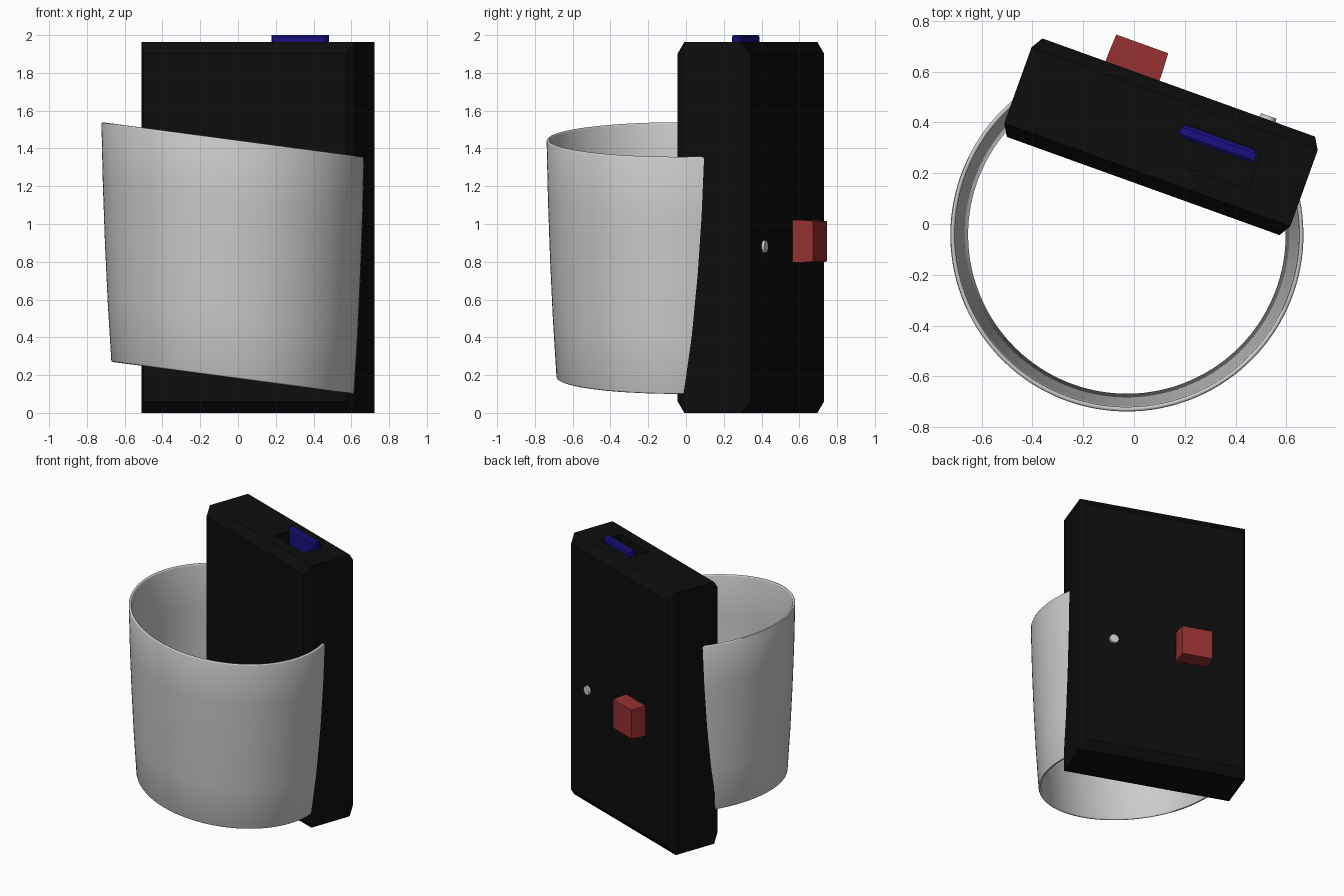
import bpy, bmesh
from math import radians, cos, sin, pi
from mathutils import Matrix

if "Cube" in bpy.data.objects:
    bpy.data.objects.remove(bpy.data.objects["Cube"])

TURN = Matrix.Rotation(radians(-19.8), 4, 'Z')


def material(name, rgb):
    m = bpy.data.materials.new(name)
    m.diffuse_color = (*rgb, 1)
    m.use_nodes = True
    m.node_tree.nodes["Principled BSDF"].inputs["Base Color"].default_value = m.diffuse_color
    return m


def finish(name, bm, mat=None, turn=True):
    bmesh.ops.recalc_face_normals(bm, faces=bm.faces)
    if turn:
        bm.transform(TURN)
    me = bpy.data.meshes.new(name)
    bm.to_mesh(me)
    bm.free()
    ob = bpy.data.objects.new(name, me)
    bpy.context.collection.objects.link(ob)
    if mat:
        me.materials.append(mat)
    return ob


def loft_box(name, u0, u1, z0, z1, rings, mat=None):
    """Rectangle in x-z lofted along y; rings are (y, inset x, inset z)."""
    bm = bmesh.new()
    loops = []
    for y, iu, iz in rings:
        a, b, c, d = u0 + iu, u1 - iu, z0 + iz, z1 - iz
        loops.append([bm.verts.new((x, y, z)) for x, z in ((a, c), (b, c), (b, d), (a, d))])
    for p, q in zip(loops, loops[1:]):
        for i in range(4):
            j = (i + 1) % 4
            bm.faces.new((p[i], p[j], q[j], q[i]))
    bm.faces.new(loops[0])
    bm.faces.new(loops[-1])
    return finish(name, bm, mat)


black = material("black", (0.004, 0.004, 0.004))
blue = material("blue", (0.01, 0.005, 0.22))
red = material("red", (0.3, 0.03, 0.03))

# Body with bevelled front and back faces
body = loft_box("body", -0.615, 0.582, 0, 1.963,
                [(0.153, 0.028, 0.06), (0.2, 0, 0), (0.518, 0, 0), (0.565, 0.028, 0.06)], black)

# Slot in the top of the body
cutter = loft_box("slot_cutter", 0.035, 0.375, 1.82, 2.1, [(0.28, 0, 0), (0.44, 0, 0)], black)
cut = body.modifiers.new("slot", 'BOOLEAN')
cut.operation = 'DIFFERENCE'
cut.solver = 'EXACT'
cut.object = cutter
cutter.hide_render = True
cutter.hide_set(True)

# Switch standing at the back of the slot
loft_box("switch", 0.045, 0.36, 1.79, 2.0,
         [(0.383, 0.012, 0.01), (0.395, 0, 0), (0.423, 0, 0), (0.435, 0.012, 0.01)], blue)

# Block on the back
loft_box("back_block", -0.322, -0.097, 0.795, 1.022,
         [(0.46, 0, 0), (0.6, 0, 0), (0.678, 0.004, 0.006)], red)

# Small round stud on the back
bm = bmesh.new()
bmesh.ops.create_cone(bm, cap_ends=True, segments=24, radius1=0.036, radius2=0.032, depth=0.04,
                      matrix=Matrix.Translation((0.355, 0.56, 0.88)) @ Matrix.Rotation(-pi / 2, 4, 'X'))
finish("stud", bm)

# Open tapered band, sloping down to the right, both ends sunk in the body
T = 0.018
LIP = T / 2
outer = [(0.643, 0.185 + LIP), (0.662, 0.5), (0.677, 0.82), (0.688, 1.13), (0.695, 1.447 - LIP)]
profile = list(outer)
for a in (45, 90, 135):
    profile.append((0.695 - LIP + LIP * cos(radians(a)), 1.447 - LIP + LIP * sin(radians(a))))
profile += [(r - T, z) for r, z in reversed(outer)]
for a in (225, 270, 315):
    profile.append((0.643 - LIP + LIP * cos(radians(a)), 0.185 + LIP + LIP * sin(radians(a))))

bm = bmesh.new()
CX, CY, SLOPE, STEPS = -0.028, -0.043, 0.133, 96
START, END = radians(116), radians(386)
loops = []
for i in range(STEPS + 1):
    t = START + (END - START) * i / STEPS
    loops.append([bm.verts.new((CX + r * cos(t), CY + r * sin(t), z - SLOPE * r * cos(t)))
                  for r, z in profile])
n = len(profile)
for p, q in zip(loops, loops[1:]):
    for i in range(n):
        j = (i + 1) % n
        bm.faces.new((p[i], p[j], q[j], q[i]))
bm.faces.new(loops[0])
bm.faces.new(loops[-1])
band = finish("band", bm, turn=False)
bpy.ops.object.select_all(action='DESELECT')
band.select_set(True)
bpy.context.view_layer.objects.active = band
bpy.ops.object.shade_smooth_by_angle(angle=radians(50))
